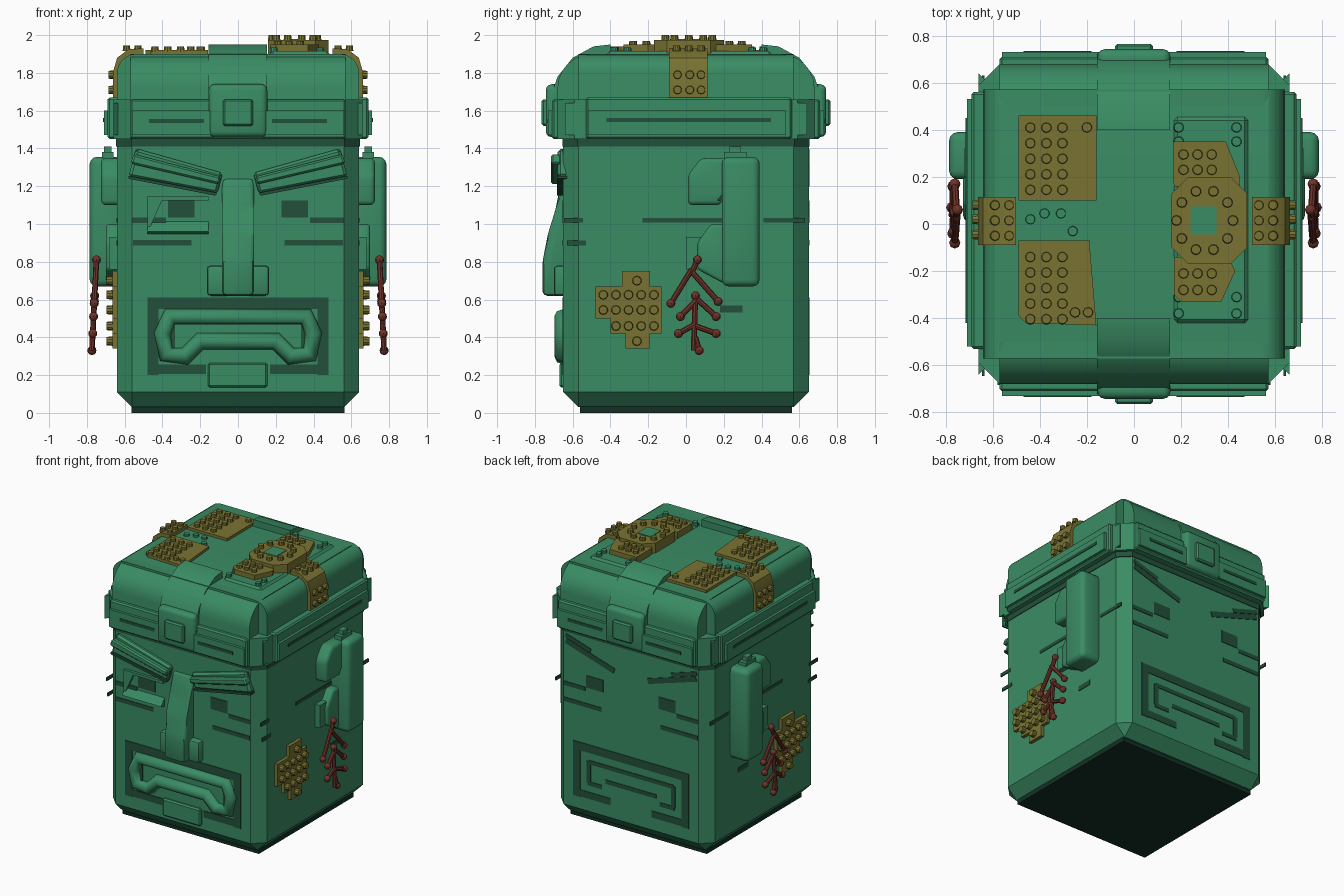
import bpy, bmesh, math
from mathutils import Matrix, Vector

old = bpy.data.objects.get("Cube")
if old:
    bpy.data.objects.remove(old, do_unlink=True)


def material(name, r, g, b):
    m = bpy.data.materials.new(name)
    m.use_nodes = True
    m.diffuse_color = (r, g, b, 1)
    m.node_tree.nodes["Principled BSDF"].inputs["Base Color"].default_value = (r, g, b, 1)
    return m


GREEN = material("green", .042, .262, .127)
DARK = material("dark_green", .016, .08, .043)
OLIVE = material("olive", .195, .175, .032)
RED = material("red_brown", .156, .032, .021)
BASE = material("base_green", .006, .03, .018)


def finish(name, bm, mat, bevel=0, segments=3):
    """Bevel if asked, then turn the bmesh into a named object."""
    if bevel:
        bmesh.ops.bevel(bm, geom=bm.edges[:], offset=bevel, segments=segments,
                        profile=.5, affect='EDGES', clamp_overlap=True)
    bmesh.ops.recalc_face_normals(bm, faces=bm.faces[:])
    mesh = bpy.data.meshes.new(name)
    bm.to_mesh(mesh)
    bm.free()
    mesh.materials.append(mat)
    mesh.shade_smooth()
    mesh.set_sharp_from_angle(angle=math.radians(35))
    obj = bpy.data.objects.new(name, mesh)
    bpy.context.collection.objects.link(obj)
    return obj


def prism(name, points, axis, lo, hi, mat, bevel=0, segments=3):
    """Extrude an outline along an axis; points hold the two other axes in order."""
    bm = bmesh.new()

    def place(p, depth):
        c = list(p)
        c.insert("xyz".index(axis), depth)
        return bm.verts.new(c)
    a = [place(p, lo) for p in points]
    b = [place(p, hi) for p in points]
    bm.faces.new(a)
    bm.faces.new(b[::-1])
    for i in range(len(a)):
        j = (i + 1) % len(a)
        bm.faces.new((a[i], b[i], b[j], a[j]))
    return finish(name, bm, mat, bevel, segments)


def box(name, x, y, z, mat=GREEN, bevel=0, segments=3):
    outline = [(x[0], y[0]), (x[1], y[0]), (x[1], y[1]), (x[0], y[1])]
    return prism(name, outline, "z", z[0], z[1], mat, bevel, segments)


def flip(points, s):
    return [(p[0] * s, p[1]) for p in points]


def octagon(x, y, c):
    return [(x, c - y), (x, y - c), (x - c, y), (c - x, y),
            (-x, y - c), (-x, c - y), (c - x, -y), (x - c, -y)]


def dome(half, bottom, top, r, steps=6):
    side = [(half - r + r * math.cos(t), top - r + r * math.sin(t))
            for t in (math.pi / 2 * i / steps for i in range(steps + 1))]
    right = [(half, bottom)] + side
    return right + flip(right[::-1], -1)


def studs(name, places, axis, mat, r=.023, height=.03):
    """Short round pegs pointing along an axis."""
    bm = bmesh.new()
    turn = Vector(axis).to_track_quat('Z', 'Y').to_matrix().to_4x4()
    for p in places:
        bmesh.ops.create_cone(bm, cap_ends=True, segments=10, radius1=r, radius2=r * .85,
                              depth=height, matrix=Matrix.Translation(p) @ turn)
    return finish(name, bm, mat)


def mark(name, face, u, width, z, height, out, tilt=0):
    """Thin painted plate on an upright face."""
    bm = bmesh.new()
    side = face in ("right", "left")
    d = out if face in ("right", "back") else -out
    m = Matrix.Translation((d, u, z) if side else (u, d, z))
    if side:
        m = m @ Matrix.Rotation(math.pi / 2, 4, 'Z')
    m = m @ Matrix.Rotation(tilt, 4, 'Y') @ Matrix.Diagonal((width, .009, height, 1))
    bmesh.ops.create_cube(bm, size=1, matrix=m)
    return finish(name, bm, DARK)


# Body, base and dark band below the lid
box("body", (-.64, .64), (-.65, .65), (.03, 1.6), GREEN, .08, 1)
box("base", (-.565, .565), (-.56, .56), (0, .05), BASE)
prism("neck_band", octagon(.645, .655, .08), "z", 1.41, 1.46, DARK)

# Lid: two crossing domes over a chamfered rim
prism("lid_dome_long", dome(.68, 1.5, 1.9, .18), "x", -.57, .57, GREEN)
prism("lid_dome_wide", dome(.64, 1.5, 1.9, .1), "y", -.57, .57, GREEN)
prism("lid_rim", octagon(.66, .68, .09), "z", 1.45, 1.66, GREEN)
for s, side in ((1, "back"), (-1, "front")):
    box("rim_panel_" + side, (-.57, .57), sorted((s * .6, s * .71)), (1.45, 1.66), GREEN, .01, 1)
    box("rim_rail_" + side, (-.56, .56), sorted((s * .6, s * .73)), (1.47, 1.6))
    for u in (-.325, .325):
        mark("rim_line_" + side, side, u, .29, 1.545, .022, .73)
    # Strap with buckle
    strap = [(.4, 1.95), (.49, 1.94), (.6, 1.88), (.68, 1.78), (.715, 1.68), (.73, 1.47),
             (.62, 1.47), (.6, 1.7), (.4, 1.86)]
    prism("strap_" + side, flip(strap, s), "x", -.157, .153, GREEN)
    box("buckle_" + side, (-.155, .155), sorted((s * .66, s * .742)), (1.46, 1.74), GREEN, .03)
    box("buckle_pin_" + side, (-.08, .08), sorted((s * .7, s * .765)), (1.52, 1.66), GREEN, .01, 1)

for s, side in ((1, "right"), (-1, "left")):
    box("rim_panel_" + side, sorted((s * .6, s * .69)), (-.53, .56), (1.45, 1.67), GREEN, .01, 1)
    box("rim_rail_" + side, sorted((s * .6, s * .71)), (-.52, .53), (1.47, 1.6))
    mark("rim_line_" + side, side, .015, .87, 1.55, .022, .71)
    for t in (1, -1):
        tip = [(s * .57, t * .55), (s * .66, t * .55), (s * .66, t * .64)]
        prism("rim_tip_" + side, tip, "z", 1.47, 1.64, GREEN)

# Painted face lines, the same on front and back
for face in ("front", "back"):
    for s in (1, -1):
        mark("eye", face, s * .3, .14, 1.08, .09, .65)
        mark("cheek_line", face, s * .4, .31, .9, .03, .65)
        mark("temple_line", face, s * .47, .18, 1.02, .03, .65)
        mark("brow_line", face, s * .34, .42, 1.28, .04, .65, -s * .3)
        mark("upper_brow_line", face, s * .44, .22, 1.35, .03, .65, -s * .3)
        mark("mouth_frame_side", face, s * .45, .06, .405, .41, .65)
        mark("mouth_frame_foot", face, s * .32, .3, .23, .05, .65)
        mark("mouth_line_end", face, s * .35, .035, .405, .16, .65)
        mark("mouth_line_foot", face, s * .3, .12, .32, .03, .65)
    mark("mouth_frame_top", face, 0, .96, .58, .06, .65)
    mark("mouth_line_top", face, 0, .7, .48, .03, .65)
    mark("mouth_line_low", face, 0, .42, .37, .03, .65)
for face in ("right", "left"):
    for u, w in ((-.595, .1), (-.02, .42), (.52, .22)):
        mark("side_line", face, u, w, 1.02, .025, .64)
    mark("side_dash", face, -.58, .1, .9, .025, .64)
    mark("low_dash", face, .24, .12, .55, .035, .64)

# Nose, brows, eye bag, chin
nose = [(-.6, 1.26), (-.66, 1.24), (-.69, 1.08), (-.73, .95), (-.76, .8), (-.76, .62), (-.6, .62)]
prism("nose", nose, "x", -.085, .085, GREEN, .025, 2)
box("nostrils", (-.165, .165), (-.7, -.6), (.62, .78), GREEN, .02, 2)
box("chin", (-.16, .155), (-.67, -.6), (.135, .265), GREEN, .01, 1)
for s in (1, -1):
    brow = [(.08, 1.27), (.11, 1.16), (.58, 1.25), (.54, 1.4)]
    prism("brow", flip(brow, s), "y", -.68, -.6, GREEN, .015, 1)
    ridge = [(.09, 1.25), (.1, 1.21), (.57, 1.32), (.55, 1.37)]
    prism("brow_ridge", flip(ridge, s), "y", -.715, -.66, GREEN, .01, 1)
    slit = [(.11, 1.165), (.12, 1.15), (.58, 1.24), (.58, 1.255)]
    prism("brow_shadow", flip(slit, s), "y", -.683, -.62, DARK)
prism("eye_bag", [(-.63, 1.04), (-.69, .96), (-.63, .94)], "x", -.48, -.155, GREEN)
prism("eye_corner", [(-.48, .95), (-.48, 1.13), (-.4, 1.13)], "y", -.67, -.63, GREEN)
box("eye_lid", (-.48, -.155), (-.67, -.63), (1.125, 1.145))

# Mouth: a closed tube
half = [(.36, .51), (.4, .42), (.38, .31), (.28, .3), (.2, .38)]
loop = half + flip(half[::-1], -1)
curve = bpy.data.curves.new("mouth", 'CURVE')
curve.dimensions = '3D'
curve.bevel_depth = .047
curve.bevel_resolution = 2
spline = curve.splines.new('POLY')
spline.points.add(len(loop) - 1)
for point, (x, z) in zip(spline.points, loop):
    point.co = (x, -.65, z, 1)
spline.use_cyclic_u = True
curve.materials.append(GREEN)
bpy.context.collection.objects.link(bpy.data.objects.new("mouth", curve))

# Sides: handle, studded patch, twig charm and olive edge strap
for s, side in ((1, "right"), (-1, "left")):
    def span(a, b):
        return sorted((s * a, s * b))
    box("handle_" + side, span(.6, .785), (.19, .39), (.67, 1.355), GREEN, .035)
    box("handle_cap_" + side, span(.66, .72), (.2, .32), (1.35, 1.38))
    box("handle_knob_" + side, span(.67, .71), (.23, .29), (1.38, 1.41))
    hook = [(.01, 1.1), (.01, 1.26), (.08, 1.35), (.25, 1.35), (.25, 1.23), (.19, 1.2), (.19, 1.1)]
    prism("handle_hook_" + side, hook, "x", *span(.6, .725), GREEN, .025)
    prism("handle_brace_" + side, [(.06, .9), (.13, 1), (.21, 1), (.21, .68), (.06, .76)],
          "x", *span(.6, .7), GREEN, .02)
    box("handle_foot_" + side, span(.6, .68), (0, .13), (.76, .93))

    for y0, y1, z0, z1 in ((-.34, -.19, .66, .75), (-.48, -.13, .5, .67),
                           (-.4, -.13, .42, .51), (-.32, -.19, .34, .43)):
        box("patch_" + side, span(.62, .665), (y0, y1), (z0, z1), OLIVE)
    rows = [(-.17 - i * .067, z) for z in (.625, .545, .46) for i in range(5 if z > .5 else 4)]
    rows += [(-.26, .7), (-.26, .38)]
    studs("patch_studs_" + side, [(s * .675, y, z) for y, z in rows], (s, 0, 0), OLIVE, .026, .04)

    wrap = [(.5, 1.93), (.58, 1.925), (.64, 1.88), (.663, 1.8), (.663, 1.67),
            (.6, 1.67), (.58, 1.8), (.5, 1.86)]
    prism("edge_strap_" + side, flip(wrap, s), "y", -.09, .115, OLIVE)
    studs("edge_studs_" + side, [(s * .668, y, z) for y in (-.045, .02, .08) for z in (1.71, 1.79)],
          (s, 0, 0), OLIVE, .024, .035)
    studs("edge_top_studs_" + side, [(s * x, y, 1.93) for x in (.53, .59) for y in (-.05, .015, .08)],
          (0, 0, 1), OLIVE, .022)

    # Twig charm: rods with a bead at each tip, given as (y, z) pairs
    twigs = [((.04, .33), (.05, .62)), ((.03, .74), (.06, .81)), ((.03, .76), (-.08, .58)),
             ((.02, .76), (.17, .59)), ((.05, .61), (.16, .51)), ((.05, .59), (-.03, .51)),
             ((.05, .47), (-.04, .42)), ((.05, .46), (.16, .42)), ((.05, .4), (.07, .33))]
    bm = bmesh.new()
    for ends in twigs:
        a, b = (Vector((s * (.79 - .05 * z), y, z)) for y, z in ends)
        m = Matrix.Translation((a + b) / 2) @ (b - a).to_track_quat('Z', 'Y').to_matrix().to_4x4()
        bmesh.ops.create_cone(bm, cap_ends=True, segments=8, radius1=.015, radius2=.015,
                              depth=(b - a).length, matrix=m)
        bmesh.ops.create_uvsphere(bm, u_segments=8, v_segments=6, radius=.024,
                                  matrix=Matrix.Translation(b))
    finish("twig_charm_" + side, bm, RED)

# Top plates with studs
UP = (0, 0, 1)
box("top_plate_back", (-.49, -.16), (.1, .46), (1.88, 1.92), OLIVE)
prism("top_plate_front", [(-.49, -.07), (-.19, -.07), (-.16, -.43), (-.46, -.42), (-.49, -.39)],
      "z", 1.88, 1.92, OLIVE)
grid = [(-.44 + .068 * i, .145 + .066 * j) for i in range(3) for j in range(5)] + [(-.2, .41)]
grid += [(x, .015 - y - .01) for x, y in grid[:-1]] + [(-.25, -.375), (-.195, -.375)]
studs("top_plate_studs", [(x, y, 1.925) for x, y in grid], UP, OLIVE)
studs("loose_studs", [(x, y, 1.9) for x, y in ((-.44, .02), (-.38, .045), (-.31, .045), (-.26, -.03))],
      UP, GREEN)

box("badge_base", (.17, .485), (-.42, .455), (1.88, 1.915), GREEN, .015, 1)
studs("badge_base_studs", [(x, y, 1.92) for x in (.19, .435) for y in (-.38, -.31, .35, .41)], UP, GREEN)
prism("badge_back", [(.165, .2), (.165, .35), (.39, .35), (.45, .2), (.45, .16), (.17, .16)],
      "z", 1.9, 1.95, OLIVE)
prism("badge_front", [(.17, -.14), (.17, -.3), (.2, -.33), (.37, -.33), (.43, -.2), (.4, -.14)],
      "z", 1.9, 1.95, OLIVE)
ring = [(x + .32, y + .015) for x, y in octagon(.16, .185, .07)]
prism("badge_ring", ring, "z", 1.9, 1.975, OLIVE)
box("badge_centre", (.24, .35), (-.045, .075), (1.95, 1.98))
pegs = [(.3 + .12 * math.cos(a), .015 + .13 * math.sin(a)) for a in (math.tau * i / 10 for i in range(10))]
studs("badge_ring_studs", [(x, y, 1.985) for x, y in pegs], UP, OLIVE)
pegs = [(x, y) for x in (.21, .27, .33) for y in (-.28, -.21, .23, .295)]
studs("badge_wing_studs", [(x, y, 1.955) for x, y in pegs], UP, OLIVE)
